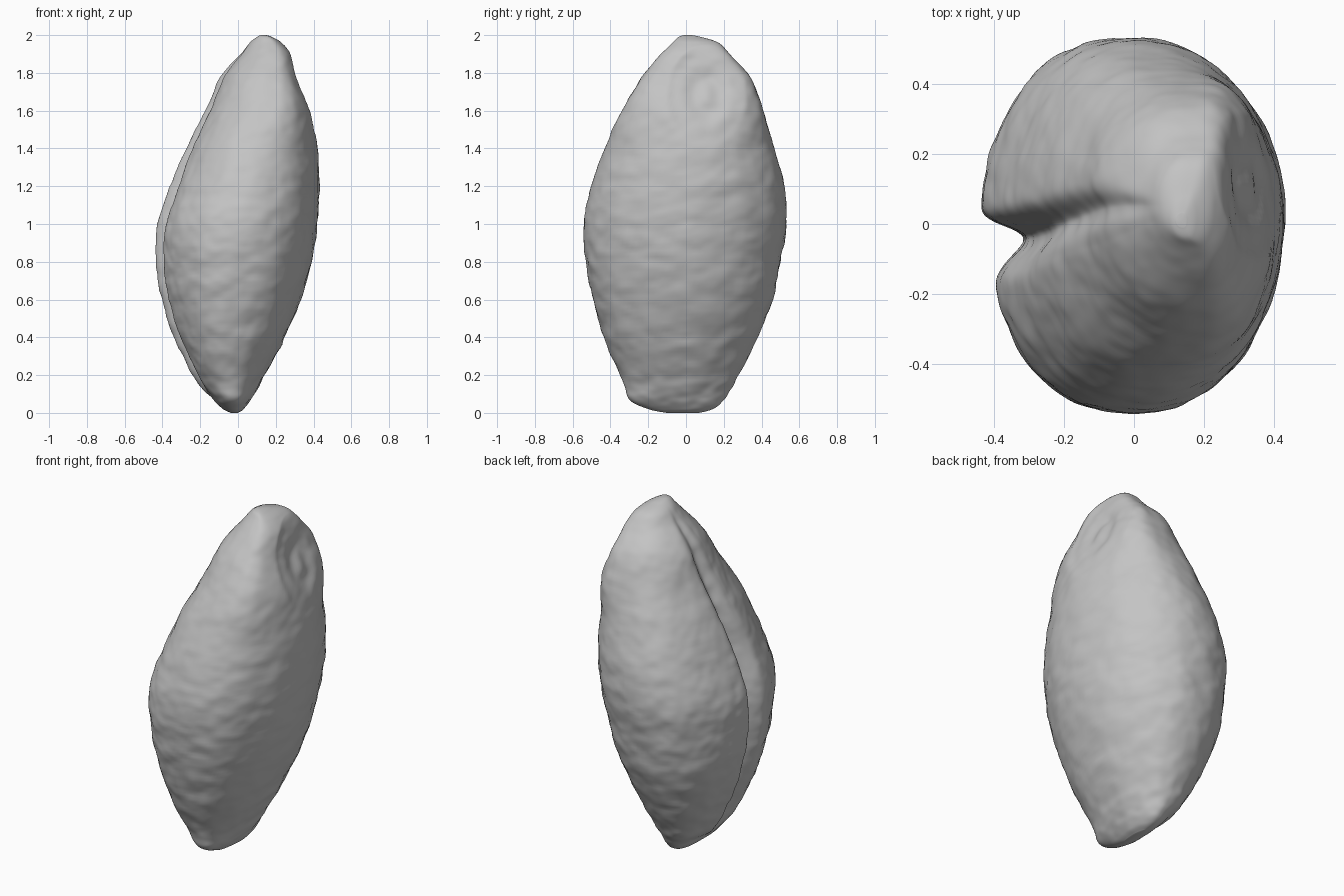
import bpy, bmesh, math
from mathutils import Vector, noise

cube = bpy.data.objects.get("Cube")
if cube:
    bpy.data.objects.remove(cube, do_unlink=True)

# Profile of the grain: height, crease side, back side, front edge, rear edge
PROFILE = [Vector(row) for row in (
    (0, -.04, 0, -.1, .07), (.02, -.08, .03, -.2, .14),
    (.07, -.13, .07, -.3, .2), (.16, -.22, .12, -.33, .26),
    (.36, -.33, .23, -.42, .36), (.6, -.41, .33, -.49, .46),
    (.81, -.44, .39, -.53, .5), (1, -.43, .42, -.54, .53),
    (1.2, -.36, .43, -.5, .52), (1.4, -.28, .42, -.43, .47),
    (1.6, -.18, .39, -.34, .41), (1.78, -.1, .32, -.23, .34),
    (1.9, .01, .28, -.13, .23), (1.96, .06, .23, -.07, .17),
    (1.99, .1, .18, -.04, .08), (2, .12, .15, -.01, .03))]
STEPS, SIDES = 12, 180


def smooth(t):
    t = max(0, min(1, t))
    return t * t * (3 - 2 * t)


def spline(i, t):
    """Catmull-Rom blend between profile rows i and i + 1."""
    last = len(PROFILE) - 1
    a, b, c, d = (PROFILE[max(0, min(last, i + k))] for k in (-1, 0, 1, 2))
    return (b * 2 + (c - a) * t + (a * 2 - b * 5 + c * 4 - d) * t ** 2
            + (b * 3 - a - c * 3 + d) * t ** 3) / 2


def grain_point(row, step):
    z, left, right, front, rear = row
    turn = math.tau * step / SIDES
    angle = turn + .6 * math.sin(turn)      # closer spacing at the crease
    co, si = math.cos(angle), math.sin(angle)
    width, length = right - left, rear - front

    # Full lobes on the crease side, flat germ face beyond a ridge near the tip
    tip = smooth((z - 1.35) / .4)
    ridge = left + width * (.5 + .13 * tip)
    if co > 0:
        x = ridge + (right - ridge) * co ** (1 - .38 * tip - .12 * smooth(-si) * (1 - tip))
    else:
        x = ridge - (ridge - left) * (-co) ** (.9 - .1 * smooth(si))
    y = (front + rear) / 2 + si * length / 2

    # Long crease between a fuller rear lobe and a slimmer front lobe,
    # wide at the middle and closing to a fine fold near the tip
    upper = smooth((z - 1) / .7)
    crease_y = -.04 + .09 * smooth((z - 1) / .9)
    size = min(1, length / .6)
    across = (y - crease_y) / size
    fade = smooth(z / .25) * smooth((2 - z) / .2) * max(0, -co)
    spread = .045 if across > 0 else .075 - .025 * upper
    groove = (.15 - .06 * upper) * width * math.exp(-(across / spread) ** 2)
    x += fade * (groove + .025 * size * smooth(-across / .1))

    # Dished germ scar with a faint ring
    if co > 0:
        r = math.hypot((y - .11) / .21, (z - 1.68) / .27)
        if r < 1:
            x -= co * (1 - r * r) * (.035 - .006 * math.cos(r * 10))

    # Fine wrinkles in the skin, stronger low down
    p = Vector((x, y, z))
    rough = noise.noise(Vector((x * 8, y * 8, z * 11)))
    rough += .5 * noise.noise(Vector((x * 17, y * 17, z * 24)))
    amount = (.008 - .002 * smooth(z - .6)) * smooth(length / .5)
    return p + Vector((co, si, 0)) * rough * amount


# Loft the rings and close both ends
rows = [spline(i, s / STEPS) for i in range(len(PROFILE) - 1) for s in range(STEPS)]
rows.append(PROFILE[-1])
bm = bmesh.new()
rings = [[bm.verts.new(grain_point(row, k)) for k in range(SIDES)] for row in rows]
for low, high in zip(rings, rings[1:]):
    for k in range(SIDES):
        n = (k + 1) % SIDES
        bm.faces.new((low[k], low[n], high[n], high[k]))
for ring in (rings[0][::-1], rings[-1]):
    cap = bm.faces.new(ring)
    bmesh.ops.poke(bm, faces=[cap])
for face in bm.faces:
    face.smooth = True
mesh = bpy.data.meshes.new("grain_kernel")
bm.to_mesh(mesh)
bm.free()
grain = bpy.data.objects.new("grain_kernel", mesh)
bpy.context.collection.objects.link(grain)

# Plain grey skin
skin = bpy.data.materials.new("pale_grey")
skin.use_nodes = True
colour = (.55, .55, .55, 1)
skin.diffuse_color = colour
skin.node_tree.nodes["Principled BSDF"].inputs["Base Color"].default_value = colour
mesh.materials.append(skin)
